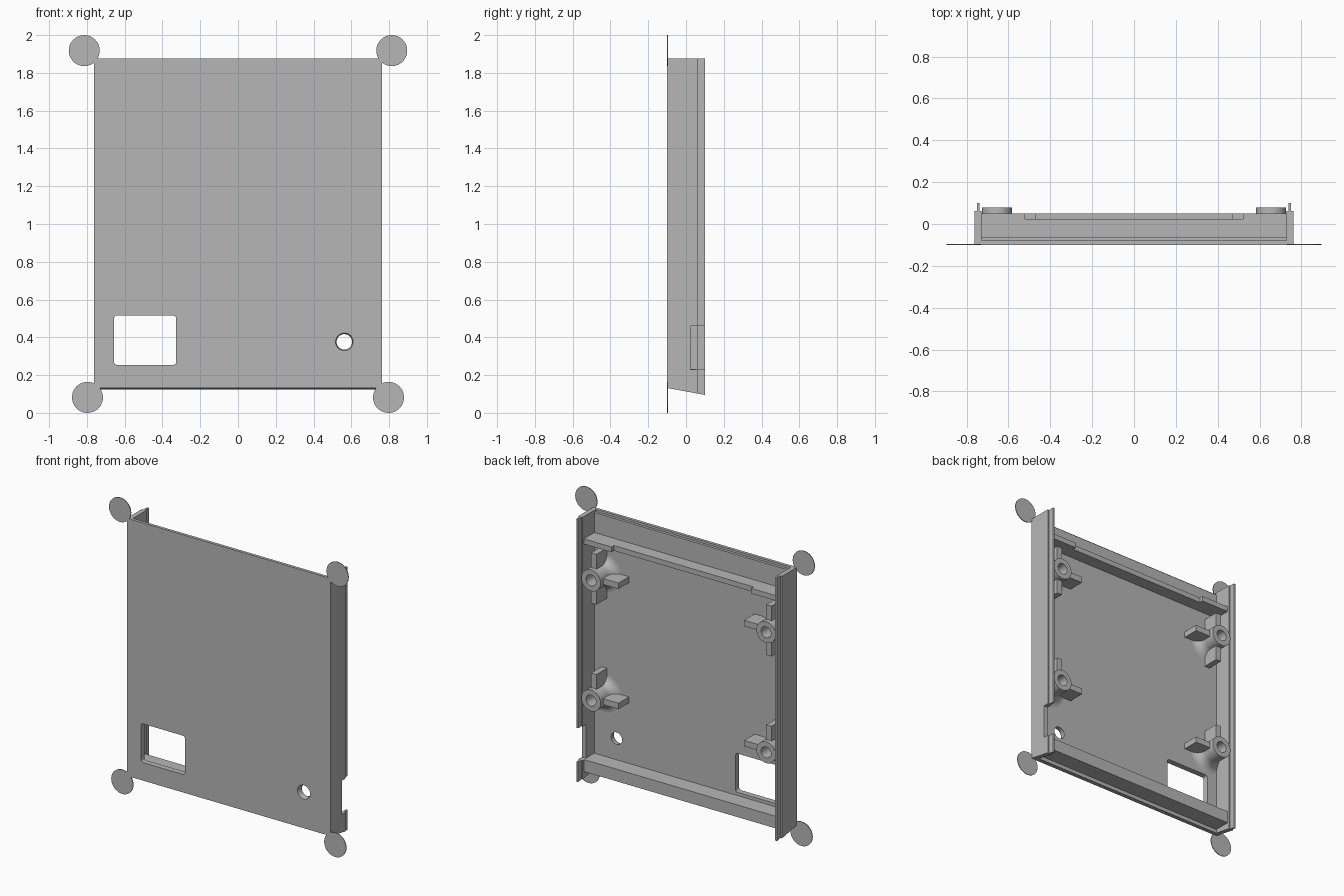
import bpy, bmesh, math
from mathutils import Vector, Matrix

cube = bpy.data.objects.get("Cube")
if cube:
    bpy.data.objects.remove(cube)

grey = bpy.data.materials.new("plain grey plastic")
grey.use_nodes = True
COLOUR = (0.47, 0.47, 0.47, 1)
grey.diffuse_color = COLOUR
grey.node_tree.nodes["Principled BSDF"].inputs["Base Color"].default_value = COLOUR


def finish(bm, name, smooth=False):
    bmesh.ops.recalc_face_normals(bm, faces=bm.faces)
    mesh = bpy.data.meshes.new(name)
    bm.to_mesh(mesh)
    bm.free()
    mesh.materials.append(grey)
    obj = bpy.data.objects.new(name, mesh)
    bpy.context.collection.objects.link(obj)
    if smooth:
        bpy.ops.object.select_all(action='DESELECT')
        obj.select_set(True)
        bpy.context.view_layer.objects.active = obj
        bpy.ops.object.shade_smooth_by_angle(angle=math.radians(35))
    return obj


def prism(name, axis, points, low, high):
    """Extrude a flat outline along one axis; points hold the other two coordinates."""
    bm = bmesh.new()
    def place(p):
        p = list(p)
        p.insert("xyz".index(axis), low)
        return bm.verts.new(p)
    face = bm.faces.new([place(p) for p in points])
    offset = Vector([high - low if a == axis else 0 for a in "xyz"])
    verts = bmesh.ops.extrude_face_region(bm, geom=[face])["geom"]
    verts = [v for v in verts if isinstance(v, bmesh.types.BMVert)]
    bmesh.ops.translate(bm, verts=verts, vec=offset)
    if not any(len(f.verts) == len(points) and f.calc_center_median()[
            "xyz".index(axis)] == low for f in bm.faces):
        bmesh.ops.holes_fill(bm, edges=[e for e in bm.edges if e.is_boundary], sides=0)
    return finish(bm, name)


def box(name, x, y, z):
    return prism(name, 'z', [(x[0], y[0]), (x[1], y[0]), (x[1], y[1]), (x[0], y[1])], *z)


def lathe(name, profile, x, z, limit=None, steps=40):
    """Turn a (radius, y) profile about a line parallel to y."""
    bm = bmesh.new()
    verts = [bm.verts.new((r, y, 0)) for r, y in profile]
    edges = [bm.edges.new(pair) for pair in zip(verts, verts[1:])]
    bmesh.ops.spin(bm, geom=verts + edges, cent=(0, 0, 0), axis=(0, 1, 0),
                   angle=math.tau, steps=steps)
    bmesh.ops.remove_doubles(bm, verts=bm.verts, dist=0.0001)
    bmesh.ops.transform(bm, matrix=Matrix.Translation((x, 0, z)), verts=bm.verts)
    if limit:
        bmesh.ops.bisect_plane(bm, geom=bm.verts[:] + bm.edges[:] + bm.faces[:],
                               plane_co=(limit, 0, 0), plane_no=(limit, 0, 0),
                               clear_outer=True)
    return finish(bm, name, smooth=True)


FRONT, INNER, TOP = -0.10, -0.062, 1.875
WALL_IN, WALL_OUT = 0.73, 0.762


def foot(y):
    """Height of the sloping lower edge."""
    return 0.132 - 0.185 * (y - FRONT)


# Front panel, stepped along its top edge
panel = prism("front_panel", 'x', [
    (FRONT, foot(FRONT)), (INNER, foot(INNER)), (INNER, TOP - 0.015),
    (-0.08, TOP - 0.015), (-0.08, TOP), (FRONT, TOP)], -WALL_IN, WALL_IN)

# Window with small rounded corners
r = 0.014
outline = []
for cx, cz, start in ((-0.328, 0.516, 0), (-0.656, 0.516, 90),
                      (-0.656, 0.254, 180), (-0.328, 0.254, 270)):
    mx = cx - r if cx > -0.5 else cx + r
    mz = cz - r if cz > 0.4 else cz + r
    for i in range(5):
        a = math.radians(start + i * 22.5)
        outline.append((mx + r * math.cos(a), mz + r * math.sin(a)))
window = prism("window_cutter", 'y', outline, -0.2, 0)

# Round hole with a chamfered front
hole = lathe("hole_cutter", [(0, -0.12), (0.047, -0.12), (0.047, FRONT),
                             (0.041, -0.085), (0.041, 0), (0, 0)], 0.563, 0.376)
for cutter in (window, hole):
    cutter.hide_render = True
    cutter.hide_viewport = True
    mod = panel.modifiers.new(cutter.name, 'BOOLEAN')
    mod.operation = 'DIFFERENCE'
    mod.solver = 'EXACT'
    mod.object = cutter


def wall_outline(front, back, notched):
    points = [(front, foot(front)), (back, foot(back))]
    if notched:
        points += [(back, 0.23), (0.025, 0.23), (0.025, 0.46), (back, 0.46)]
    return points + [(back, TOP), (front, TOP)]


# Side walls with a thin locating lip; the left wall is notched
for side, sx in (("left", 1), ("right", -1)):
    for part, xs, front, back in (("wall", (WALL_IN, WALL_OUT), FRONT, 0.062),
                                  ("lip", (0.738, 0.751), 0.0, 0.10)):
        prism(f"{side}_{part}", 'x', wall_outline(front, back, sx > 0),
              *sorted(sx * x for x in xs))

# Cross shelves; the upper one is set back in the middle
prism("upper_shelf", 'z', [
    (-WALL_IN, -0.07), (WALL_IN, -0.07), (WALL_IN, 0.05), (0.522, 0.05),
    (0.522, 0.024), (-0.522, 0.024), (-0.522, 0.05), (-WALL_IN, 0.05)], 1.69, 1.725)
box("lower_shelf", (-WALL_IN, WALL_IN), (-0.07, 0.05), (0.15, 0.232))

# Screw posts with flared bases and stiffening fins
R, FLARE = 0.072, 0.058
profile = [(R + FLARE, -0.075)]
for i in range(9):
    a = math.radians(i * 11.25)
    profile.append((R + FLARE * (1 - math.sin(a)), INNER + FLARE * (1 - math.cos(a))))
profile += [(R, 0.08), (0.037, 0.08), (0.037, -0.04), (0, -0.04)]
depth = (-0.07, 0.05)
half = 0.02
for side, sx in (("left", 1), ("right", -1)):
    for level, z in (("upper", 1.475), ("lower", 0.662)):
        x = sx * 0.655
        name = f"{level}_{side}"
        lathe(name + "_post", profile, x, z, limit=sx * 0.74)
        box(name + "_inner_fin", sorted((x - sx * 0.055, x - sx * 0.185)), depth,
            (z - half, z + half))
        box(name + "_top_fin", (x - half, x + half), depth, (z + 0.055, z + 0.17))
        if level == "upper":
            box(name + "_bottom_fin", (x - half, x + half), depth, (z - 0.17, z - 0.055))

# Thin corner discs
for level, x, z in (("upper", 0.814, 1.918), ("lower", 0.797, 0.082)):
    for side, sx in (("left", 1), ("right", -1)):
        lathe(f"{level}_{side}_disc", [(0, FRONT), (0.082, FRONT), (0.082, FRONT + 0.005),
                                       (0, FRONT + 0.005)], sx * x, z)
